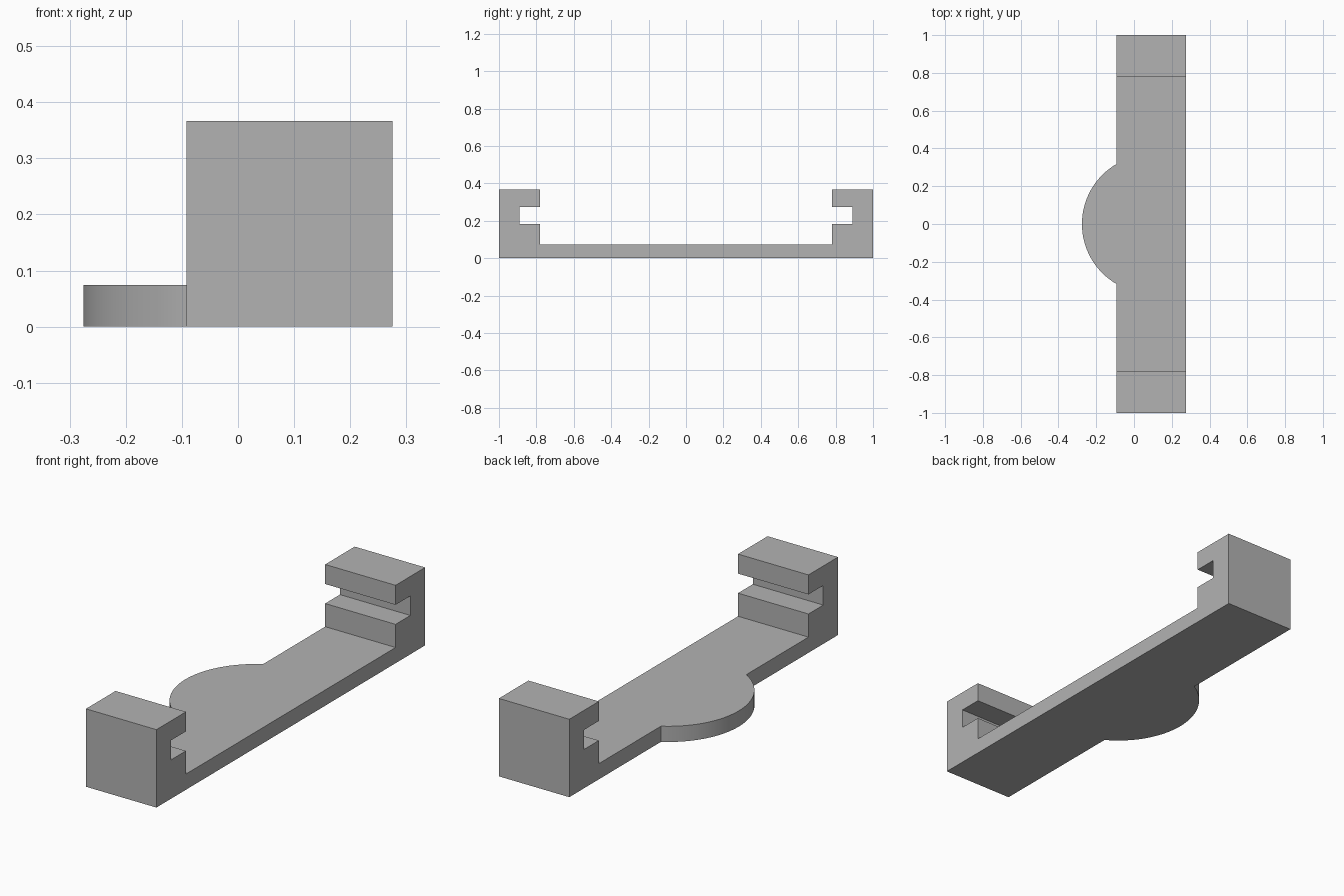
import bpy
import bmesh
import math

cube = bpy.data.objects.get("Cube")
if cube:
    bpy.data.objects.remove(cube, do_unlink=True)

# Main dimensions
X_MIN, X_MAX = -0.092, 0.275
FLOOR = 0.074
TOP = 0.367
RADIUS = 0.367
CENTRE_X = (X_MIN + X_MAX) / 2

grey = bpy.data.materials.new("matte grey")
grey.use_nodes = True
colour = (0.45, 0.45, 0.45, 1)
grey.diffuse_color = colour
grey.node_tree.nodes["Principled BSDF"].inputs["Base Color"].default_value = colour


def extrude_outline(name, points, offset):
    """Fill a closed outline and extrude it into a solid."""
    bm = bmesh.new()
    face = bm.faces.new([bm.verts.new(p) for p in points])
    moved = bmesh.ops.extrude_face_region(bm, geom=[face])["geom"]
    verts = [g for g in moved if isinstance(g, bmesh.types.BMVert)]
    bmesh.ops.translate(bm, verts=verts, vec=offset)
    bmesh.ops.recalc_face_normals(bm, faces=bm.faces)
    mesh = bpy.data.meshes.new(name)
    bm.to_mesh(mesh)
    bm.free()
    mesh.materials.append(grey)
    obj = bpy.data.objects.new(name, mesh)
    bpy.context.collection.objects.link(obj)
    return obj


# Channel bracket: half profile with a slotted end, mirrored across the middle
half = [(1, 0), (1, TOP), (0.78, TOP), (0.78, 0.275), (0.89, 0.275),
        (0.89, 0.183), (0.78, 0.183), (0.78, FLOOR)]
profile = half + [(-y, z) for y, z in reversed(half)]
bracket = extrude_outline("slotted_bracket",
                          [(X_MIN, y, z) for y, z in profile],
                          (X_MAX - X_MIN, 0, 0))

# Rounded side tab: circular segment that runs into the base
STEPS = 64
reach = math.acos((CENTRE_X - X_MIN) / RADIUS)
arc = []
for i in range(STEPS + 1):
    a = math.pi - reach + 2 * reach * i / STEPS
    arc.append((CENTRE_X + RADIUS * math.cos(a), RADIUS * math.sin(a), 0))
inner = [(CENTRE_X, arc[-1][1], 0), (CENTRE_X, arc[0][1], 0)]
tab = extrude_outline("rounded_tab", arc + inner, (0, 0, FLOOR))

# Fuse the tab into the bracket
union = bracket.modifiers.new("join tab", 'BOOLEAN')
union.operation = 'UNION'
union.solver = 'EXACT'
union.object = tab
bpy.ops.object.select_all(action='DESELECT')
bracket.select_set(True)
bpy.context.view_layer.objects.active = bracket
bpy.ops.object.modifier_apply(modifier=union.name)
bpy.data.objects.remove(tab, do_unlink=True)
bpy.ops.object.shade_smooth_by_angle(angle=math.radians(30))
